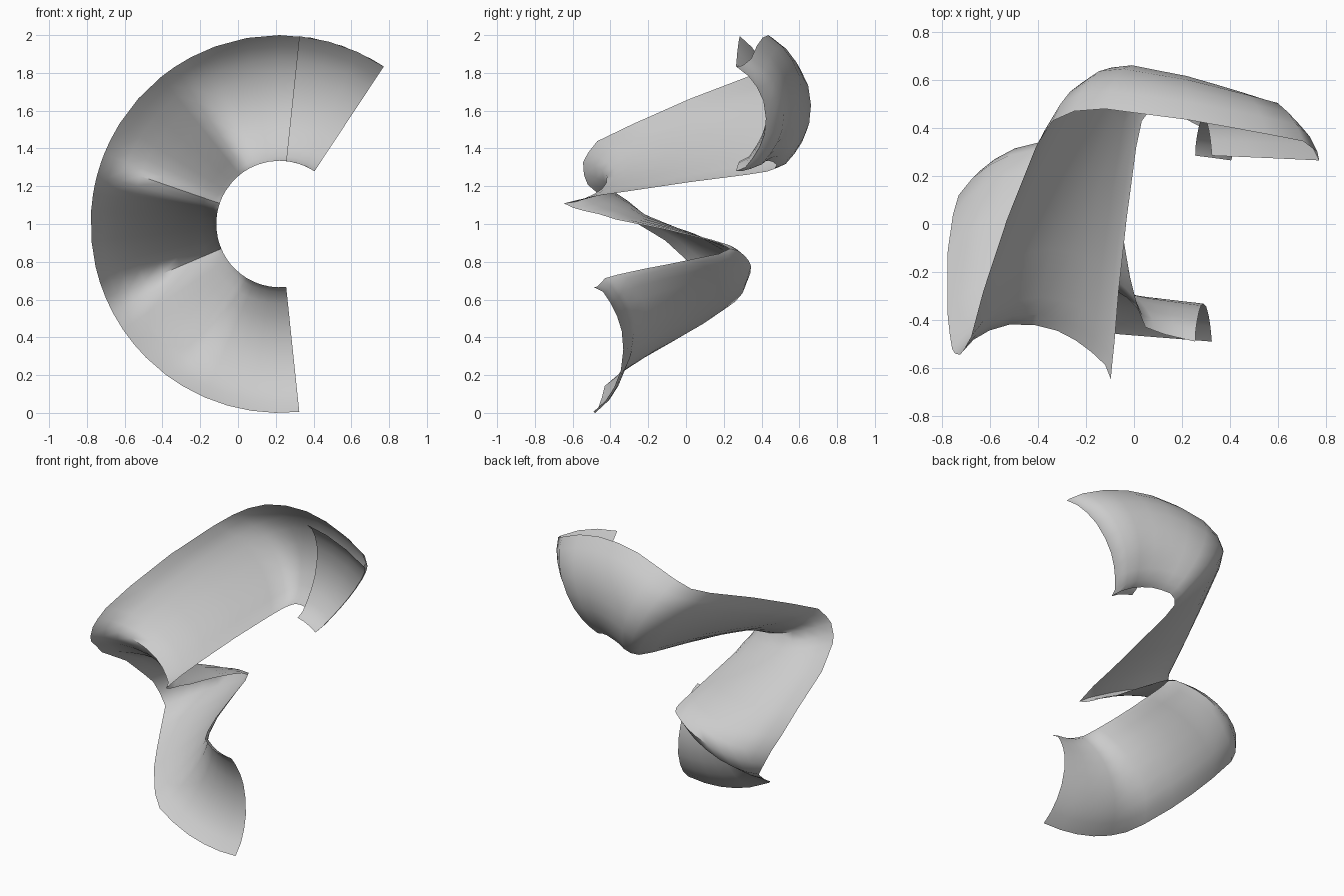
import bpy, bmesh, math

CX, CZ = 0.22, 1.0          # axis the ribbon winds around (parallel to y)

# cross-section of the ribbon: (radius, bulge towards the back)
section = [(0.335, 0.0), (0.36, 0.05), (0.42, 0.09), (0.49, 0.125), (0.57, 0.15),
           (0.67, 0.158), (0.78, 0.145), (0.87, 0.11), (0.94, 0.065), (1.0, 0.0)]

# zig-zag path: (angle in degrees, y of the ribbon edges, bulge scale, tilt of the outer edge)
path = [(84, 0.285, 1.0, 0), (56.5, 0.265, 1.0, 0), (57, 0.30, 1.0, 0), (61, 0.345, 1.1, 0),
        (90, 0.435, 1.15, 0), (110, 0.48, 1.15, 0), (118, 0.47, 1.15, 0), (124, 0.43, 1.1, 0),
        (129, 0.32, 1.1, 0), (148, -0.28, 1.1, 0), (154, -0.48, 1.1, 0.01),
        (158, -0.55, 1.1, 0.03), (161, -0.595, 1.1, 0.05), (165, -0.57, 1.1, 0.03),
        (168, -0.53, 1.1, 0.01), (171, -0.46, 1.05, 0), (176, -0.37, 1.0, 0),
        (185, -0.11, 1.0, 0), (193, 0.06, 1.0, -0.02), (198, 0.15, 1.0, -0.03),
        (203, 0.19, 0.95, -0.04), (208, 0.165, 0.95, -0.01), (214, 0.03, 1.0, 0),
        (225, -0.22, 1.0, 0), (233, -0.36, 1.0, 0), (239, -0.43, 1.0, 0),
        (254, -0.46, 1.0, 0), (276, -0.49, 1.0, 0)]


def refine(points, step=10):
    """Split long stretches of the path so the arc stays round."""
    out = [points[0]]
    for a, b in zip(points, points[1:]):
        n = max(1, math.ceil(abs(b[0] - a[0]) / step))
        for i in range(1, n + 1):
            out.append(tuple(p + (q - p) * i / n for p, q in zip(a, b)))
    return out


# sweep the section along the path
bm = bmesh.new()
rows = []
for deg, y, scale, tilt in refine(path):
    t = math.radians(deg)
    rows.append([bm.verts.new((CX + r * math.cos(t),
                               y + b * scale + tilt * (r - 0.67) / 0.33,
                               CZ + r * math.sin(t)))
                 for r, b in section])
for r0, r1 in zip(rows, rows[1:]):
    for i in range(len(section) - 1):
        bm.faces.new((r0[i], r0[i + 1], r1[i + 1], r1[i]))

mesh = bpy.data.meshes.new("curled_ribbon")
bm.to_mesh(mesh)
bm.free()
ribbon = bpy.data.objects.new("curled_ribbon", mesh)
bpy.context.collection.objects.link(ribbon)

# smooth shading with only the tightest fold kept sharp
bpy.context.view_layer.objects.active = ribbon
ribbon.select_set(True)
bpy.ops.object.shade_smooth_by_angle(angle=math.radians(60))
